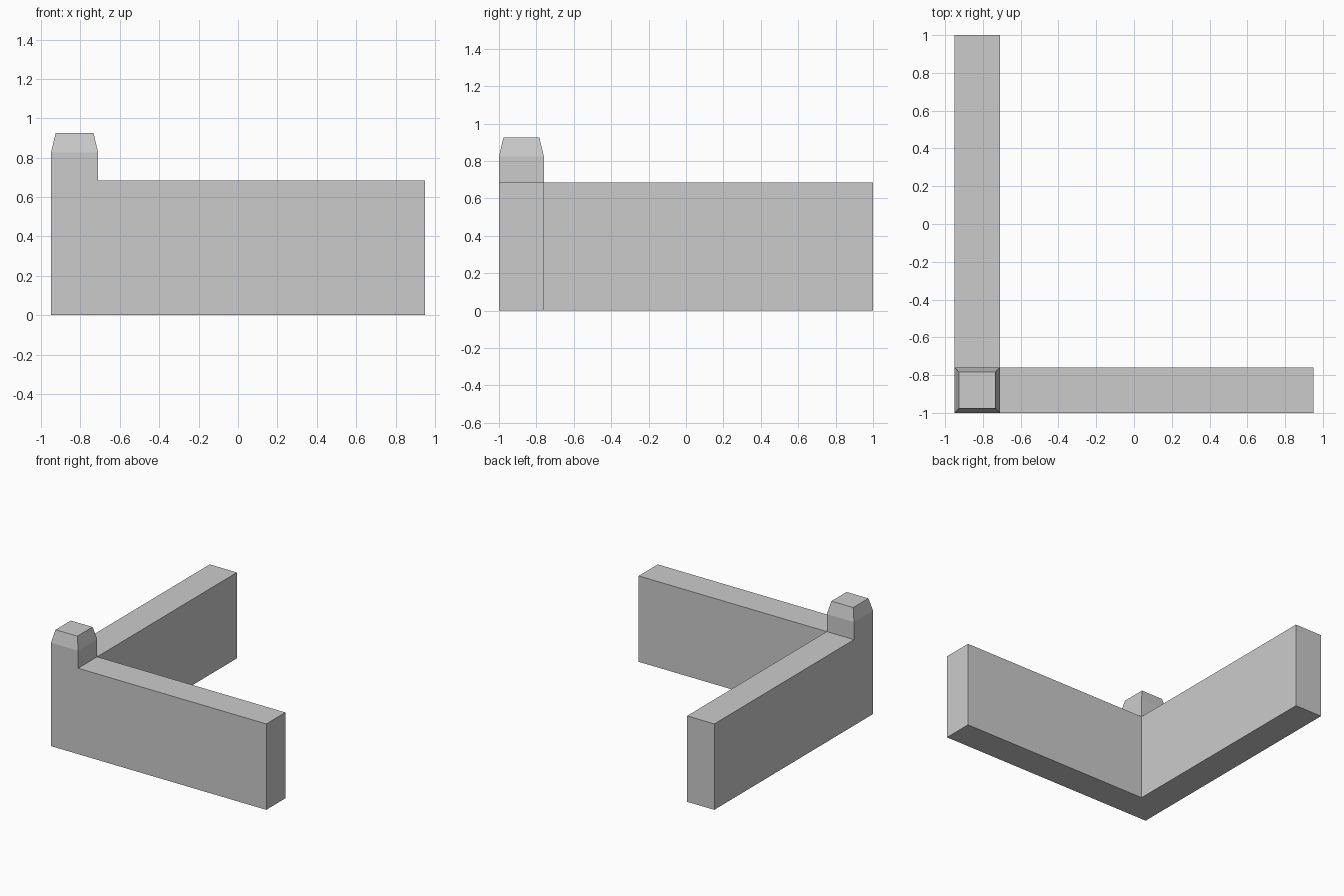
import bpy
import bmesh
from mathutils import Vector

cube = bpy.data.objects.get("Cube")
if cube:
    bpy.data.objects.remove(cube, do_unlink=True)

# Overall dimensions
HALF_X, HALF_Y = 0.95, 1.0
THICK = 0.24
WALL_TOP, POST_TOP, CAP_TOP = 0.685, 0.825, 0.925
CAP_SCALE = 0.8


def make_material(name, rgb):
    mat = bpy.data.materials.new(name)
    mat.use_nodes = True
    colour = (*rgb, 1.0)
    mat.diffuse_color = colour
    mat.node_tree.nodes["Principled BSDF"].inputs["Base Color"].default_value = colour
    return mat


def add_quad(bm, x0, x1, y0, y1):
    corners = ((x0, y0), (x1, y0), (x1, y1), (x0, y1))
    return bm.faces.new([bm.verts.new((x, y, 0)) for x, y in corners])


def raise_faces(bm, faces, z, keep=False):
    """Extrude faces up to height z and return the new top faces."""
    geom = bmesh.ops.extrude_face_region(bm, geom=faces, use_keep_orig=keep)["geom"]
    for v in geom:
        if isinstance(v, bmesh.types.BMVert):
            v.co.z = z
    return [f for f in geom if isinstance(f, bmesh.types.BMFace)]


bm = bmesh.new()

# L-shaped footprint: corner square and two arms
in_x, in_y = -HALF_X + THICK, -HALF_Y + THICK
add_quad(bm, -HALF_X, in_x, -HALF_Y, in_y)
add_quad(bm, in_x, HALF_X, -HALF_Y, in_y)
add_quad(bm, -HALF_X, in_x, in_y, HALF_Y)
bmesh.ops.remove_doubles(bm, verts=bm.verts[:], dist=0.001)

# Walls
tops = raise_faces(bm, bm.faces[:], WALL_TOP, keep=True)

# Corner post, then its tapered cap
centre = Vector((-HALF_X + THICK / 2, -HALF_Y + THICK / 2, 0))
corner = min(tops, key=lambda f: (f.calc_center_median() - centre).xy.length)
post = raise_faces(bm, [corner], POST_TOP)
cap = raise_faces(bm, post, CAP_TOP)
for v in cap[0].verts:
    v.co.xy = centre.xy + (v.co.xy - centre.xy) * CAP_SCALE

bmesh.ops.recalc_face_normals(bm, faces=bm.faces[:])

mesh = bpy.data.meshes.new("corner_wall")
bm.to_mesh(mesh)
bm.free()
mesh.materials.append(make_material("light grey", (0.6, 0.6, 0.6)))
wall = bpy.data.objects.new("corner_wall", mesh)
bpy.context.collection.objects.link(wall)
